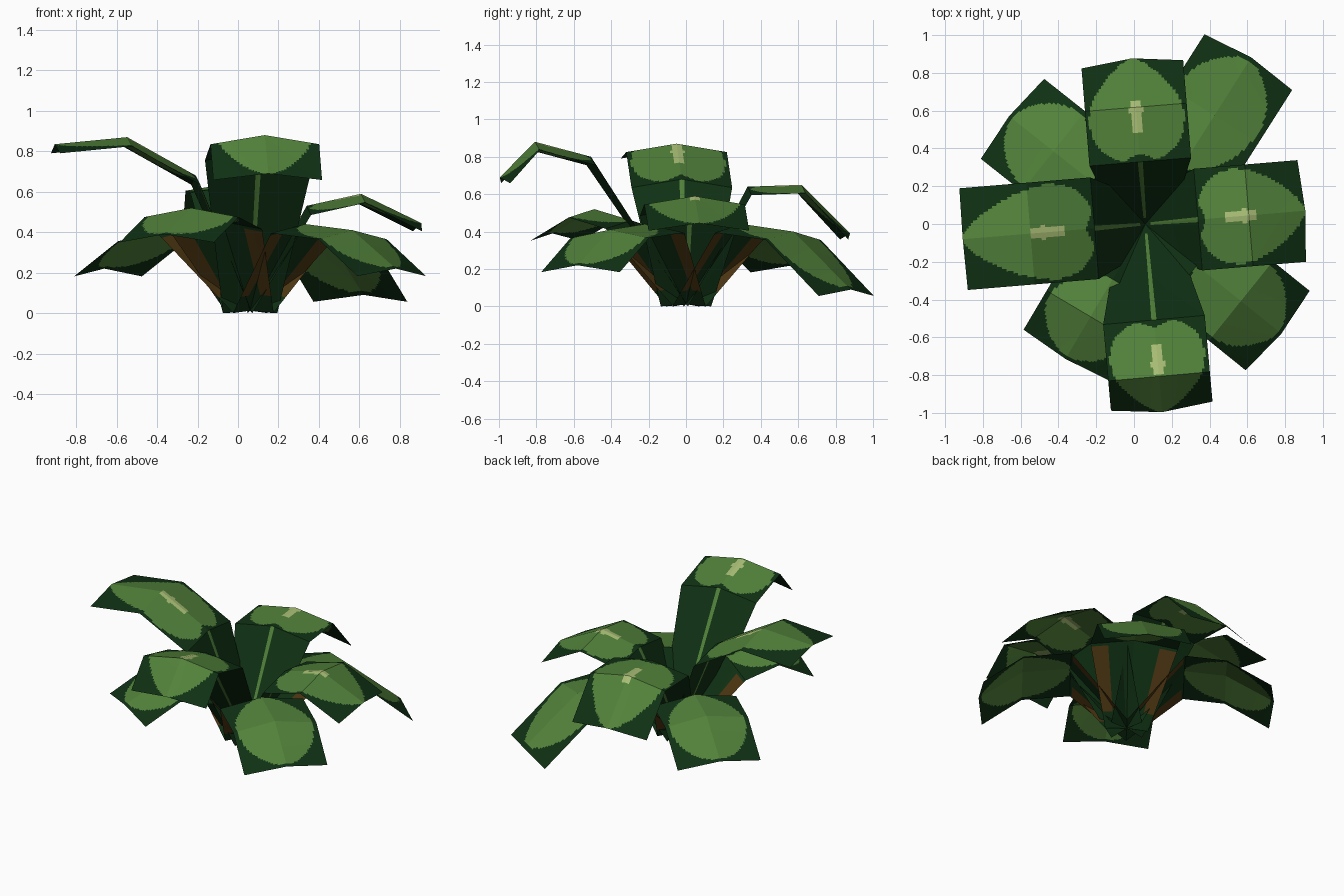
import bpy, math
from mathutils import Vector

if "Cube" in bpy.data.objects:
    bpy.data.objects.remove(bpy.data.objects["Cube"])


def material(name, rgb):
    m = bpy.data.materials.new(name)
    m.diffuse_color = (*rgb, 1)
    m.use_nodes = True
    m.node_tree.nodes["Principled BSDF"].inputs["Base Color"].default_value = m.diffuse_color
    return m


MATS = [material("deep green", (0.005, 0.031, 0.007)),
        material("leaf green", (0.085, 0.225, 0.043)),
        material("pale highlight", (0.40, 0.52, 0.18)),
        material("brown stalk", (0.075, 0.038, 0.006))]
DEEP, LEAF, PALE, BROWN = range(4)
ROOT = Vector((0.06, 0, 0))
ROWS, COLS = 30, 40


def colour(u, seg, f, t, upper):
    """u: -1..1 across, seg/f: segment and place in it, t: 0..1 along the blade."""
    a = abs(u)
    if seg == 0:
        if upper:
            return LEAF if a < 0.04 and f > 0.1 else DEEP      # thin midrib
        return BROWN if a > 0.62 and 0.2 < f < 0.96 else DEEP
    if upper:
        if a < 0.13 - 0.25 * abs(t - 0.42) and 0.24 < t < 0.52:
            return PALE
        width = 0.93 * math.sin(math.pi * t ** 0.65) ** 0.6
        notch = 0.07 * max(0, 1 - a / 0.4)
        return LEAF if a < width and t > notch else DEEP
    return LEAF if a < 0.9 * math.sin(math.pi * min(1, t / 0.97)) ** 0.5 and t < 0.97 else DEEP


def leaf(name, tip, creases, upper, half=0.27, fold=0.045):
    """Bent strip from the root, with a roof-like fold along its midrib.
    creases: (distance from root, ridge height) at two bends and the tip."""
    out = Vector((tip[0], tip[1], 0)) - ROOT
    out.normalize()
    side = Vector((-out.y, out.x, 0))
    up = Vector((0, 0, 1))
    pts = [(0.0, 0.012)] + creases
    stations = []
    for i, (r, z) in enumerate(pts):
        mid = ROOT + out * r + up * z
        if i == 0:
            drop, w = up * -0.012, 0.135
        elif i == 3:
            # the tip folds square to its drooping face
            d = (out * (r - pts[2][0]) + up * (z - pts[2][1])).normalized()
            drop, w = side.cross(d) * fold, half
            if drop.z > 0:
                drop = -drop
        else:
            drop, w = up * -fold, half
        stations.append((mid + drop - side * w, mid, mid + drop + side * w))

    def point(seg, f, u):
        a, b = stations[seg], stations[seg + 1]
        mid = a[1].lerp(b[1], f)
        k = 2 if u > 0 else 0
        return mid.lerp(a[k].lerp(b[k], f), abs(u))

    lens = [(stations[i + 1][1] - stations[i][1]).length for i in range(3)]
    blade = lens[1] + lens[2]
    verts, faces, cols = [], [], []
    for row in range(3 * ROWS + 1):
        seg = min(2, row // ROWS)
        f = (row - seg * ROWS) / ROWS
        verts += [point(seg, f, 2 * c / COLS - 1) for c in range(COLS + 1)]
    n = COLS + 1
    for row in range(3 * ROWS):
        seg, f = row // ROWS, (row % ROWS + 0.5) / ROWS
        t = 0 if seg == 0 else ((seg - 1) * lens[1] + f * lens[seg]) / blade
        for c in range(COLS):
            k = row * n + c
            faces.append((k + n, k + n + 1, k + 1, k))
            cols.append(colour(2 * (c + 0.5) / COLS - 1, seg, f, t, upper))
    me = bpy.data.meshes.new(name)
    me.from_pydata(verts, [], faces)
    for m in MATS:
        me.materials.append(m)
    me.polygons.foreach_set("material_index", cols)
    if sum(p.normal.z * p.area for p in me.polygons) < 0:
        me.flip_normals()
    me.update()
    ob = bpy.data.objects.new(name, me)
    bpy.context.collection.objects.link(ob)


# upper ring of leaves
leaf("upper_leaf_back", (-0.01, 0.86), [(0.33, 0.64), (0.62, 0.65), (0.88, 0.39)], True)
leaf("upper_leaf_front", (0.15, -1.0), [(0.51, 0.80), (0.81, 0.88), (1.00, 0.69)], True)
leaf("upper_leaf_left", (-0.9, -0.08), [(0.27, 0.68), (0.61, 0.87), (0.97, 0.835)], True)
leaf("upper_leaf_right", (0.9, 0.07), [(0.28, 0.53), (0.55, 0.59), (0.85, 0.445)], True)
# lower ring of leaves
leaf("lower_leaf_back_right", (0.62, 0.88), [(0.36, 0.44), (0.68, 0.40), (1.045, 0.09)], False, 0.275)
leaf("lower_leaf_front_right", (0.78, -0.58), [(0.35, 0.44), (0.65, 0.41), (0.925, 0.22)], False)
leaf("lower_leaf_front_left", (-0.36, -0.71), [(0.34, 0.46), (0.57, 0.52), (0.83, 0.39)], False)
leaf("lower_leaf_back_left", (-0.66, 0.57), [(0.36, 0.43), (0.62, 0.40), (0.92, 0.22)], False)
